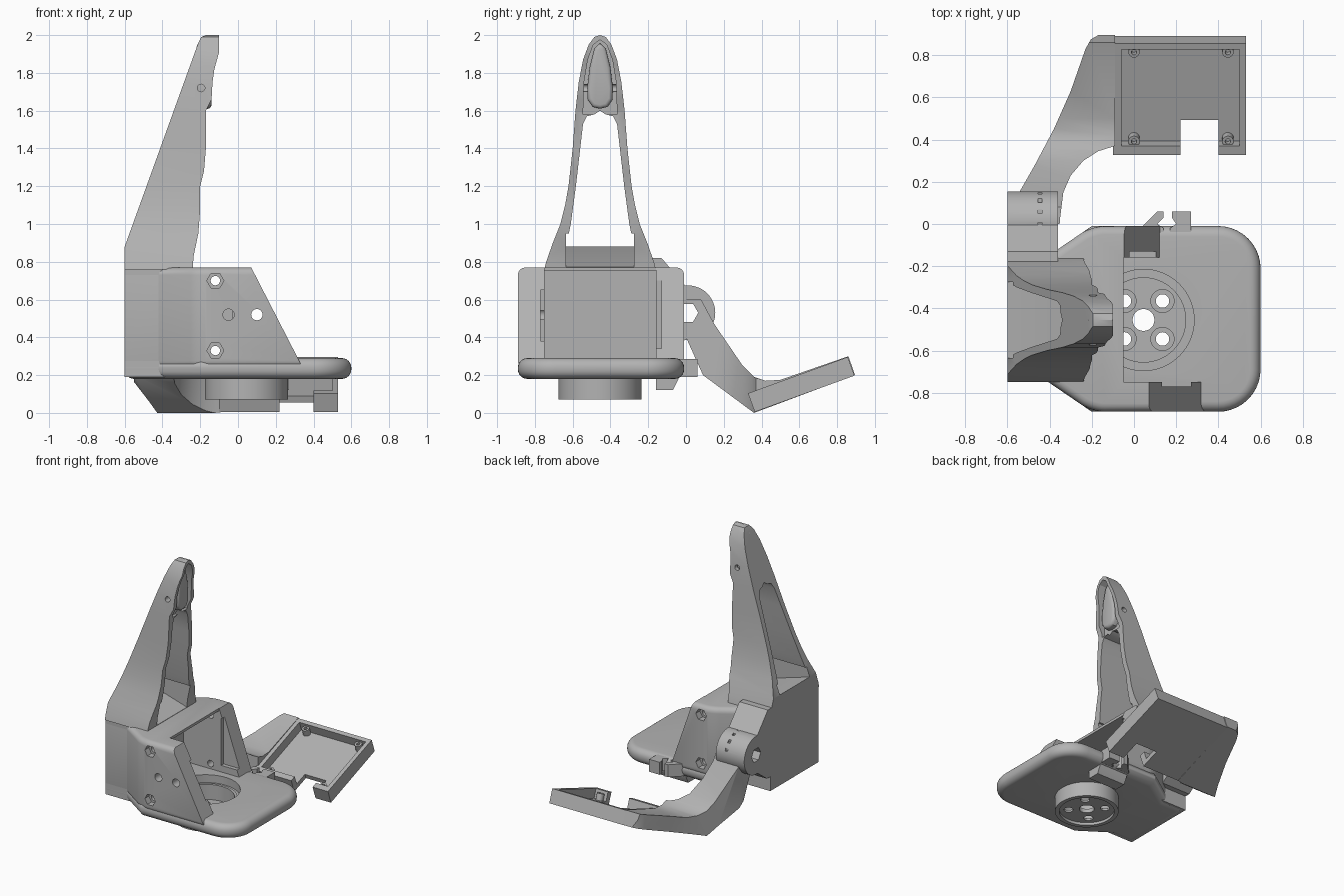
import bpy, bmesh, math
from mathutils import Matrix, Vector

cube = bpy.data.objects.get("Cube")
if cube:
    bpy.data.objects.remove(cube)

grey = bpy.data.materials.new("plain_grey")
grey.use_nodes = True
grey.diffuse_color = (0.45, 0.45, 0.45, 1)
grey.node_tree.nodes["Principled BSDF"].inputs["Base Color"].default_value = grey.diffuse_color

MID = -0.455  # y of the symmetry plane of the seat and mast


def rounded(pts, radius, corners=None, steps=6):
    """Replace the chosen corners of an outline with arcs."""
    out = []
    for i, p in enumerate(pts):
        p = Vector(p)
        if corners is not None and i not in corners:
            out.append(p)
            continue
        a = p + (Vector(pts[i - 1]) - p).normalized() * radius
        b = p + (Vector(pts[(i + 1) % len(pts)]) - p).normalized() * radius
        for k in range(steps + 1):
            t = k / steps
            u, v, w = (1 - t) ** 2, 1.4 * t * (1 - t), t * t
            out.append((a * u + p * v + b * w) / (u + v + w))
    return out


def prism(name, pts, axis, lo, hi, bevel=0, segments=4):
    """Extrude a 2D outline along an axis, optionally rounding the rims."""
    place = {"x": lambda a, b, c: (c, a, b), "y": lambda a, b, c: (a, c, b),
             "z": lambda a, b, c: (a, b, c)}[axis]
    bm = bmesh.new()
    low = [bm.verts.new(place(p[0], p[1], lo)) for p in pts]
    high = [bm.verts.new(place(p[0], p[1], hi)) for p in pts]
    caps = [bm.faces.new(low), bm.faces.new(high)]
    for i in range(len(pts)):
        bm.faces.new((low[i - 1], low[i], high[i], high[i - 1]))
    bmesh.ops.recalc_face_normals(bm, faces=bm.faces)
    if bevel:
        rims = list({e for f in caps for e in f.edges})
        bmesh.ops.bevel(bm, geom=rims, offset=bevel, segments=segments,
                        profile=0.5, affect="EDGES", clamp_overlap=True)
    mesh = bpy.data.meshes.new(name)
    bm.to_mesh(mesh)
    bm.free()
    mesh.materials.append(grey)
    obj = bpy.data.objects.new(name, mesh)
    bpy.context.collection.objects.link(obj)
    return obj


def box(name, x0, x1, y0, y1, z0, z1, bevel=0):
    return prism(name, [(x0, y0), (x1, y0), (x1, y1), (x0, y1)], "z", z0, z1, bevel)


def rod(name, a, b, r, axis, lo, hi, sides=40):
    turn = [2 * math.pi * i / sides for i in range(sides)]
    return prism(name, [(a + r * math.cos(t), b + r * math.sin(t)) for t in turn], axis, lo, hi)


def combine(obj, *tools, operation="DIFFERENCE"):
    """Apply booleans and discard the tools."""
    bpy.context.view_layer.objects.active = obj
    for tool in tools:
        mod = obj.modifiers.new("cut", "BOOLEAN")
        mod.operation, mod.solver, mod.object = operation, "EXACT", tool
        bpy.ops.object.modifier_apply(modifier=mod.name)
        bpy.data.objects.remove(tool)


def mirrored(half):
    """Close a (half width, z) list around the symmetry plane."""
    return [(MID + w, z) for w, z in half] + [(MID - w, z) for w, z in reversed(half) if w > 0]


# Base plate with fully rounded rim and round recess
outline = [(-0.6, -0.74), (-0.42, -0.74), (-0.2, -0.89), (0.6, -0.89),
           (0.6, -0.01), (-0.2, -0.01), (-0.42, -0.16), (-0.6, -0.16)]
plate = prism("base_plate", rounded(outline, 0.2, (3, 4), 10), "z", 0.18, 0.29, 0.05, 6)
CX, CY = 0.045, MID
combine(plate, rod("t", CX, CY, 0.2, "z", 0, 1, 64), rod("t", CX, CY, 0.24, "z", 0.23, 1, 64))

# Cup under the plate with a drilled floor
cup = rod("cup", CX, CY, 0.22, "z", 0.07, 0.235, 64)
drills = [rod("t", CX, CY, 0.2, "z", 0.12, 1, 64), rod("t", CX, CY, 0.19, "z", 0, 0.09, 64),
          rod("t", CX, CY, 0.052, "z", 0, 1, 24)]
for sx in (-1, 1):
    for sy in (-1, 1):
        spot = (CX + 0.09 * sx, CY + 0.09 * sy)
        drills += [rod("t", *spot, 0.032, "z", 0, 1, 20), rod("t", *spot, 0.055, "z", 0.105, 1, 24)]
combine(cup, *drills)

# Housing: hollow block with two sloping side walls
block = [(min(x, 0.45), y) for x, y in outline]
housing = prism("housing", rounded(block, 0.06, (2, 5)), "z", 0.235, 0.77, 0.04)
combine(housing,
        prism("t", [(0.065, 0.78), (0.345, 0.235), (0.345, 0.1), (1, 0.1), (1, 0.9), (0.065, 0.9)],
              "y", -1, MID),
        prism("t", [(-0.05, 0.78), (0.14, 0.235), (0.14, 0.1), (1, 0.1), (1, 0.9), (-0.05, 0.9)],
              "y", MID, 0.2),
        box("t", -0.35, 1, -0.75, -0.16, 0.1, 0.75),
        box("t", -0.05, 1, -0.75, -0.16, 0.5, 1),
        box("t", -0.03, 0.27, -0.77, -0.7, 0.1, 0.65),
        box("t", -0.03, 1, -0.2, -0.13, 0.34, 0.7),
        rod("t", 0.1, 0.52, 0.03, "y", -1, -0.7, 24),
        rod("t", -0.05, 0.52, 0.03, "y", -1, -0.7, 24))
for z in (0.7, 0.33):
    combine(housing, rod("t", -0.12, z, 0.045, "y", -1, -0.84, 6),
            rod("t", -0.12, z, 0.025, "y", -1, -0.7, 16),
            rod("t", -0.12, z, 0.045, "y", -0.06, 0.1, 6),
            rod("t", -0.12, z, 0.025, "y", -0.2, 0.1, 16))
box("rear_block", -0.6, -0.38, -0.74, -0.16, 0.19, 0.77)

# Mast: side profile intersected with the tapering front profile
side = [(-0.6, 0.76), (-0.6, 0.88), (-0.21, 1.96), (-0.195, 1.99), (-0.17, 2.0), (-0.1, 2.0),
        (-0.1, 1.91), (-0.125, 1.82), (-0.135, 1.75), (-0.14, 1.66), (-0.17, 1.6), (-0.17, 1.4),
        (-0.18, 1.28), (-0.2, 1.2), (-0.2, 1.08), (-0.21, 0.95), (-0.235, 0.83), (-0.24, 0.76)]
front = [(0.295, 0.76), (0.285, 0.8), (0.25, 0.9), (0.21, 1.0), (0.185, 1.1), (0.167, 1.2),
         (0.145, 1.4), (0.13, 1.6), (0.113, 1.75), (0.09, 1.87), (0.06, 1.95), (0.03, 1.99), (0, 2)]
window = [(0.18, 0.88), (0.155, 1.0), (0.128, 1.2), (0.105, 1.4), (0.09, 1.53), (0.07, 1.57),
          (0.03, 1.58), (0, 1.6)]
pocket = [(0.09, 1.58), (0.085, 1.75), (0.065, 1.87), (0.035, 1.95), (0, 1.975)]
mast = prism("mast", side, "y", -0.8, -0.1)
combine(mast, prism("t", mirrored(front), "x", -0.7, 0), operation="INTERSECT")
combine(mast, prism("t", mirrored(window), "x", -0.8, 0.1),
        prism("t", [(-0.62, 0.886), (-0.23, 0.77), (0, 0.77), (0, 0.95), (-0.62, 0.95)],
              "y", MID - 0.18, MID + 0.18),
        prism("t", mirrored(pocket), "x", -0.19, 0.1),
        rod("t", -0.195, 1.72, 0.02, "y", -1, 0, 20))

# Rounded insert in the mast head
insert = [(0, 1.61), (0.04, 1.62), (0.066, 1.66), (0.068, 1.72), (0.055, 1.83), (0.03, 1.93), (0, 1.96)]
prism("head_insert", mirrored(insert)[:-1] + [(MID, 1.61)] if insert[0][0] else mirrored(insert),
      "x", -0.22, -0.14, 0.02, 3)

# Hinge bracket and knuckle behind the rear block
HY, HZ = 0.01, 0.53
hexagon = lambda: rod("t", HY, HZ, 0.055, "x", -1, 0, 6)
bracket = prism("hinge_bracket", [(-0.2, 0.3), (-0.2, 0.82), (-0.13, 0.82), (0.0, 0.67),
                                  (0.0, 0.39), (-0.12, 0.3)], "x", -0.6, -0.36)
knuckle = rod("hinge_knuckle", HY, HZ, 0.145, "x", -0.6, -0.36, 48)
combine(bracket, hexagon())
combine(knuckle, hexagon())
for i in range(4):
    angle = math.radians(20 + 25 * i)
    y, z = HY + 0.145 * math.cos(angle), HZ + 0.145 * math.sin(angle)
    combine(knuckle, box("t", -0.455, -0.435, y - 0.01, y + 0.01, z - 0.01, z + 0.01))

# Bent arm: side profile intersected with its plan
arm = prism("arm", [(0.0, 0.4), (0.0, 0.6), (0.08, 0.6), (0.15, 0.47), (0.3, 0.25), (0.36, 0.19),
                    (0.42, 0.17), (0.5, 0.175), (0.86, 0.3), (0.895, 0.2), (0.36, 0.0), (0.09, 0.2)],
            "x", -0.65, 0)
plan = [(-0.55, -0.1), (-0.55, 0.14), (-0.47, 0.28), (-0.38, 0.45), (-0.3, 0.63), (-0.23, 0.83),
        (-0.205, 0.875), (-0.17, 0.895), (-0.09, 0.895), (-0.09, 0.37), (-0.17, 0.345),
        (-0.24, 0.3), (-0.3, 0.23), (-0.335, 0.15), (-0.35, 0.03), (-0.36, -0.1)]
combine(arm, prism("t", plan, "z", -0.5, 1), operation="INTERSECT")
combine(arm, hexagon())

# Tilted tray with corner posts and a front notch
tray = box("tray", -0.1, 0.53, 0, 0.562, 0, 0.105)
combine(tray, box("t", -0.06, 0.5, 0.045, 0.53, 0.035, 0.3), box("t", 0.22, 0.4, -0.1, 0.15, -0.1, 0.3))
parts = [tray]
for x in (0, 0.445):
    for y in (0.06, 0.51):
        post = rod("tray_post", x, y, 0.027, "z", 0.02, 0.085, 20)
        combine(post, rod("t", x, y, 0.013, "z", 0.05, 0.2, 12))
        parts.append(post)
tilt = Matrix.Translation((0, 0.364, 0.005)) @ Matrix.Rotation(math.radians(20), 4, "X")
for part in parts:
    part.data.transform(tilt)

# Cable clip on the plate's back edge
for name, shape in (("clip_left", [(0.17, -0.06), (0.27, -0.06), (0.27, 0.06), (0.18, 0.06),
                                   (0.18, 0.03), (0.2, 0.0), (0.17, -0.02)]),
                    ("clip_right", [(0.03, -0.06), (0.14, -0.06), (0.14, -0.02), (0.11, 0.0),
                                    (0.14, 0.03), (0.14, 0.06), (0.11, 0.06), (0.03, -0.02)])):
    prism(name, shape, "z", 0.19, 0.285)
prism("clip_foot", [(-0.16, 0.2), (-0.16, 0.12), (-0.07, 0.12), (-0.04, 0.18), (-0.04, 0.2)],
      "x", 0.03, 0.27)

# Smooth shading that keeps the hard edges
bpy.ops.object.select_all(action="DESELECT")
for obj in bpy.context.scene.objects:
    if obj.type == "MESH" and obj.data.materials and obj.data.materials[0] == grey:
        obj.select_set(True)
        bpy.context.view_layer.objects.active = obj
bpy.ops.object.shade_smooth_by_angle(angle=math.radians(32))
